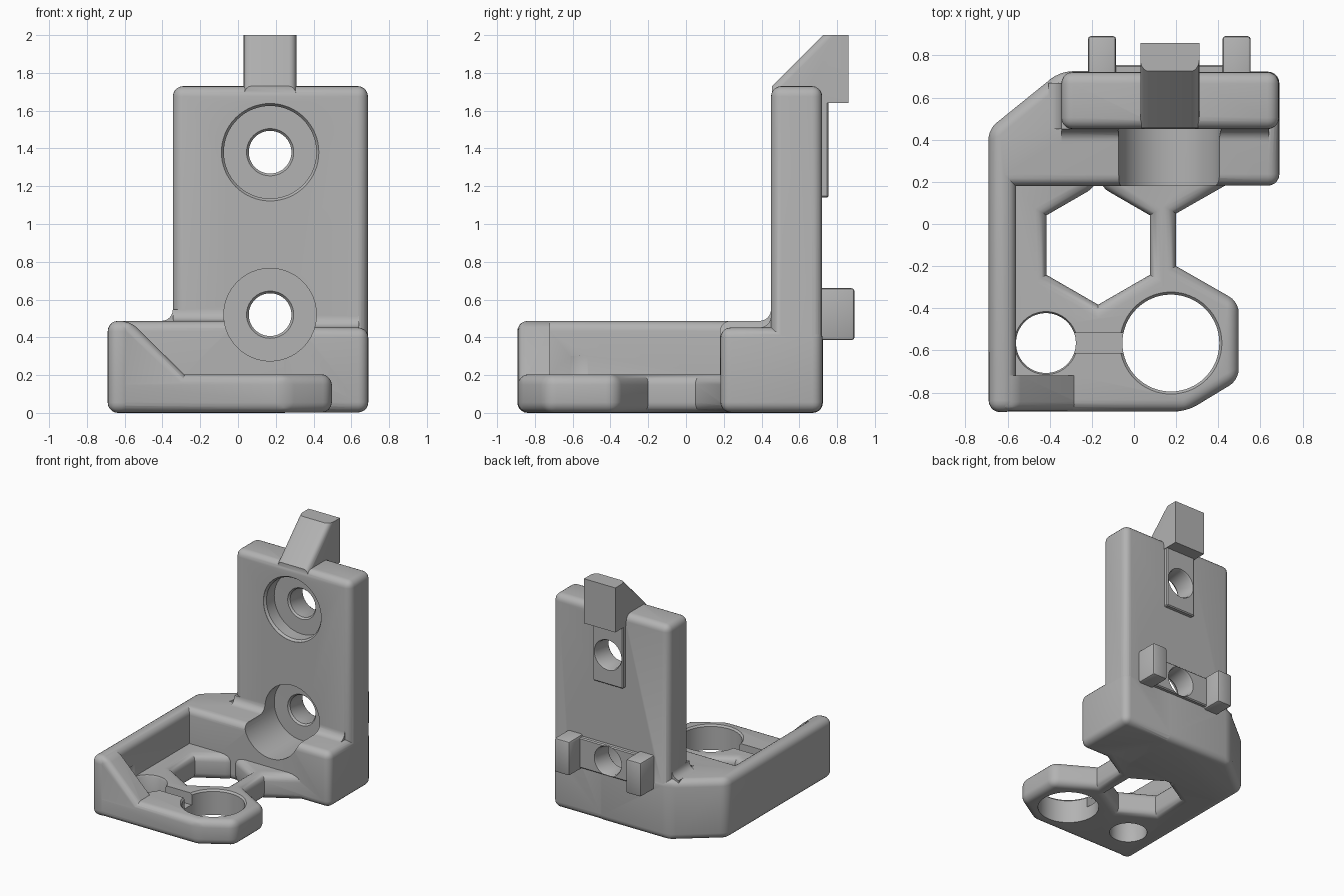
import bpy, bmesh, math
from mathutils import Vector

if "Cube" in bpy.data.objects:
    bpy.data.objects.remove(bpy.data.objects["Cube"])

gray = bpy.data.materials.new("plain gray")
gray.diffuse_color = (0.45, 0.45, 0.45, 1)
gray.use_nodes = True
gray.node_tree.nodes["Principled BSDF"].inputs["Base Color"].default_value = gray.diffuse_color
AXES = {'x': lambda a, b, h: (h, a, b), 'y': lambda a, b, h: (a, h, b), 'z': lambda a, b, h: (a, b, h)}


def finish(bm, name):
    bmesh.ops.recalc_face_normals(bm, faces=bm.faces)
    me = bpy.data.meshes.new(name)
    bm.to_mesh(me)
    bm.free()
    me.materials.append(gray)
    ob = bpy.data.objects.new(name, me)
    bpy.context.collection.objects.link(ob)
    return ob


def prism(name, pts, axis, lo, hi, r=0.0, pick=lambda c: True, seg=5):
    """Extrude an outline along an axis, then round its convex edges."""
    bm = bmesh.new()
    f = bm.faces.new([bm.verts.new(AXES[axis](a, b, lo)) for a, b in pts])
    ext = bmesh.ops.extrude_face_region(bm, geom=[f])
    step = Vector(AXES[axis](0, 0, hi - lo))
    bmesh.ops.translate(bm, vec=step, verts=[v for v in ext['geom'] if isinstance(v, bmesh.types.BMVert)])
    bmesh.ops.recalc_face_normals(bm, faces=bm.faces)
    if r:
        bm.normal_update()
        edges = [e for e in bm.edges if e.is_convex and e.calc_face_angle() > 0.2
                 and pick((e.verts[0].co + e.verts[1].co) / 2)]
        bmesh.ops.bevel(bm, geom=edges, offset=r, segments=seg, profile=0.5,
                        affect='EDGES', clamp_overlap=False)
    return finish(bm, name)


def box(name, x0, x1, y0, y1, z0, z1, r=0.0, seg=5):
    return prism(name, [(x0, y0), (x1, y0), (x1, y1), (x0, y1)], 'z', z0, z1, r, seg=seg)


def lathe(name, axis, a, b, profile, n=64):
    """Turned cutter: profile is a list of (position along axis, radius)."""
    bm = bmesh.new()
    rings = [[bm.verts.new(AXES[axis](a + r * math.cos(2 * math.pi * i / n),
                                      b + r * math.sin(2 * math.pi * i / n), h))
              for i in range(n)] for h, r in profile]
    for p, q in zip(rings, rings[1:]):
        for i in range(n):
            j = (i + 1) % n
            bm.faces.new((p[i], p[j], q[j], q[i]))
    bm.faces.new(rings[0])
    bm.faces.new(rings[-1])
    return finish(bm, name)


def fillet(name, a, b, da, db, axis, lo, hi, r=0.06):
    """Concave fillet strip in the corner (a, b), opening towards (da, db)."""
    arc = [(a + da * r * (1 - math.sin(t)), b + db * r * (1 - math.cos(t)))
           for t in [i * math.pi / 12 for i in range(7)]]
    pts = [(a - da * .02, b - db * .02), (arc[0][0], b - db * .02)] + arc + [(a - da * .02, arc[-1][1])]
    return prism(name, pts, axis, lo, hi)


R = 0.055
# Base with the left side arm
body = prism("bracket_body", [(-.69, -.893), (-.56, -.893), (-.56, .18), (.3, .18), (.3, .725),
                              (-.35, .725), (-.69, .45)], 'z', 0, .487, R)
parts = [box("right_block", -.3, .69, .182, .723, .002, .452, R),
         box("back_plate", -.345, .688, .45, .721, .004, 1.73, R)]
# Floor plate: a ring around a hexagonal opening, closed inside the base block
hexa = [(-.17 + .283 * math.sin(t), -.1 + .283 * math.cos(t)) for t in [i * math.pi / 3 for i in range(1, 6)]]
outline = [(-.687, -.89), (.25, -.89), (.497, -.74), (.497, -.37), (.2, -.2), (.2, .05), (.49, .215),
           (.49, .32), (-.165, .32), (-.165, .18)] + hexa + [(-.175, .18), (-.175, .32), (-.687, .32)]
parts.append(prism("floor_plate", outline, 'z', .001, .204, R))
# Sloped gusset at the front of the arm
parts.append(prism("front_gusset", [(-.625, .1), (-.18, .1), (-.57, .485), (-.625, .485)], 'y', -.888, -.72,
                   .045, lambda c: c.y < -.8 and c.z > .2 and c.x > -.6))
# Concave fillets where the plate rises from the blocks
parts += [fillet("fillet_side", -.345, .487, -1, 1, 'y', .45, .67),
          fillet("fillet_front_left", .45, .487, -1, 1, 'x', -.345, 0),
          fillet("fillet_front_right", .45, .452, -1, 1, 'x', .35, .64)]
# Hook on top, and its thin backing pad
parts += [prism("top_hook", [(.455, 1.6), (.455, 1.73), (.725, 2), (.86, 2), (.86, 1.64), (.6, 1.64)], 'x',
                .03, .31, .04, lambda c: .5 < c.y < .65 and c.z > 1.8),
          box("upper_pad", .035, .305, .65, .755, 1.14, 1.7, .008, 1),
          box("lower_pad", -.15, .49, .65, .755, .4, .645, .008, 1)]
# Pair of rear pegs
for side, cx in (("left", -.152), ("right", .487)):
    parts.append(box(side + "_peg", cx - .067, cx + .067, .65, .892, .385, .66, .015, 2))

# Screw holes, round holder holes and the groove between them
cuts = [lathe("upper_screw_cut", 'y', .17, 1.38, [(.3, .258), (.452, .258), (.47, .245), (.57, .245),
                                                  (.5701, .125), (.585, .113), (.74, .113), (.77, .13)]),
        lathe("lower_screw_cut", 'y', .17, .52, [(.1, .245), (.57, .245), (.5701, .125), (.585, .113),
                                                 (.74, .113), (.77, .13)]),
        lathe("large_holder_cut", 'z', .175, -.565, [(-.1, .23), (.19, .23), (.205, .243), (.3, .243)]),
        lathe("small_holder_cut", 'z', -.418, -.565, [(-.1, .142), (.19, .142), (.205, .15), (.3, .15)]),
        box("groove_cut", -.35, 0, -.612, -.518, .11, .3)]

bpy.context.view_layer.objects.active = body
for op, obs in (('UNION', parts), ('DIFFERENCE', cuts)):
    for ob in obs:
        m = body.modifiers.new("join", 'BOOLEAN')
        m.operation, m.solver, m.object = op, 'EXACT', ob
        bpy.ops.object.modifier_apply(modifier=m.name)
        bpy.data.objects.remove(ob)

bpy.ops.object.select_all(action='DESELECT')
body.select_set(True)
bpy.ops.object.shade_smooth_by_angle(angle=math.radians(30))
